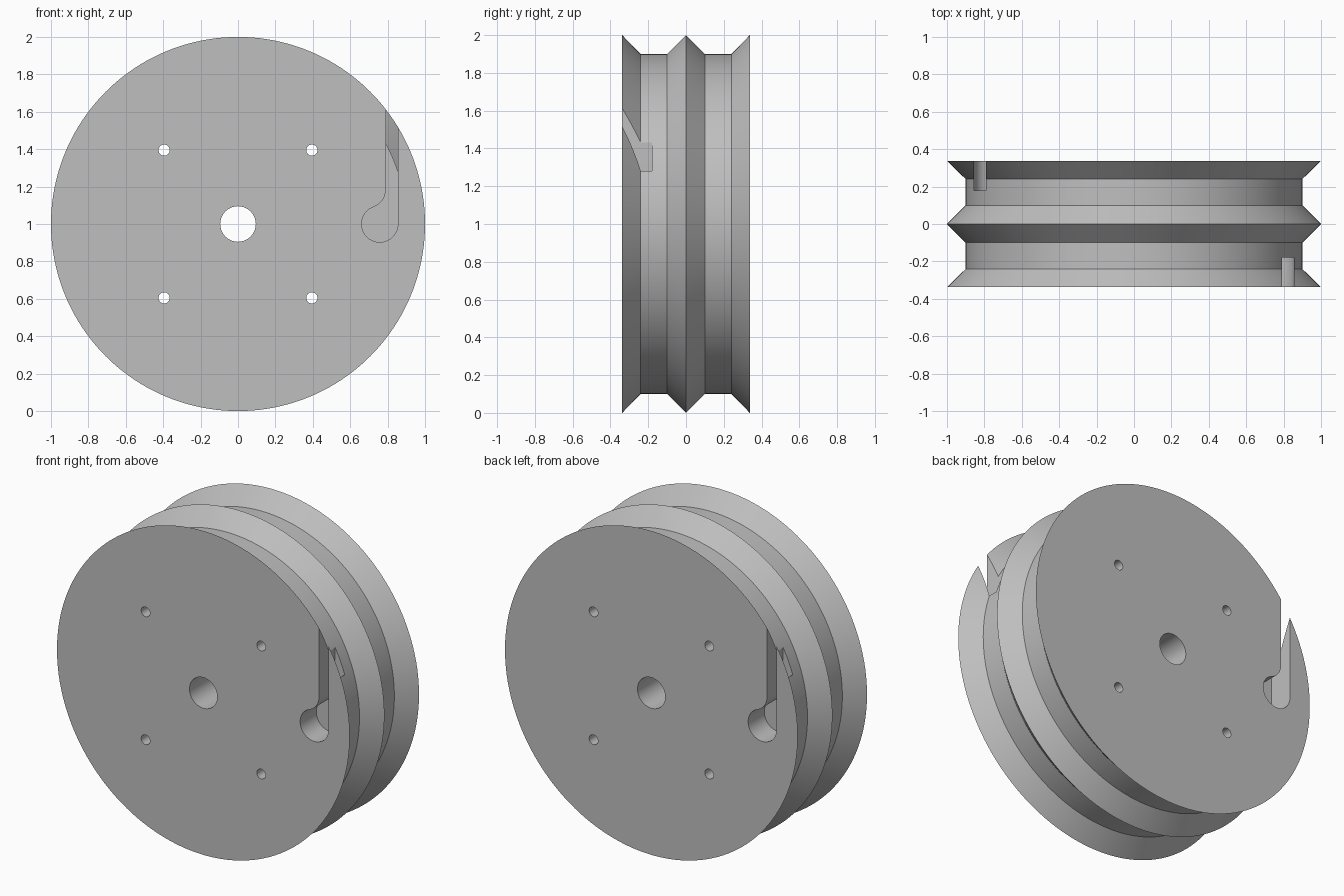
import bpy, bmesh
from math import sin, cos, pi, radians, sqrt
from mathutils import Matrix, Vector

cube = bpy.data.objects.get("Cube")
if cube:
    bpy.data.objects.remove(cube)

gray = bpy.data.materials.new("plain gray")
gray.use_nodes = True
color = (0.52, 0.52, 0.52, 1)
gray.diffuse_color = color
gray.node_tree.nodes["Principled BSDF"].inputs["Base Color"].default_value = color

HALF, FLOOR, CORE = 0.338, 0.18, 0.9


def finish(name, bm):
    bmesh.ops.recalc_face_normals(bm, faces=bm.faces)
    mesh = bpy.data.meshes.new(name)
    bm.to_mesh(mesh)
    bm.free()
    obj = bpy.data.objects.new(name, mesh)
    obj.data.materials.append(gray)
    bpy.context.collection.objects.link(obj)
    return obj


def arc(cx, cz, r, start, end, steps):
    angles = [radians(start + (end - start) * i / steps) for i in range(steps + 1)]
    return [(cx + r * cos(a), cz + r * sin(a)) for a in angles]


def prism(name, outline, y0, y1, turn=0):
    """Extrude an x-z outline along y, then turn it about the vertical axis."""
    bm = bmesh.new()
    face = bm.faces.new([bm.verts.new((x, y0, z)) for x, z in outline])
    new = bmesh.ops.extrude_face_region(bm, geom=[face])["geom"]
    bmesh.ops.translate(bm, vec=(0, y1 - y0, 0),
                        verts=[v for v in new if isinstance(v, bmesh.types.BMVert)])
    bmesh.ops.rotate(bm, matrix=Matrix.Rotation(turn, 3, 'Z'), verts=bm.verts)
    return finish(name, bm)


# Double-grooved wheel, turned about the y axis
SIDES = 160
profile = [(-HALF, 1), (-0.24, CORE), (-0.1, CORE), (0, 1),
           (0.1, CORE), (0.24, CORE), (HALF, 1)]
bm = bmesh.new()
rings = [[bm.verts.new((r * cos(2 * pi * i / SIDES), y, 1 + r * sin(2 * pi * i / SIDES)))
          for i in range(SIDES)] for y, r in profile]
for a, b in zip(rings, rings[1:]):
    for i in range(SIDES):
        j = (i + 1) % SIDES
        bm.faces.new((a[i], a[j], b[j], b[i]))
bm.faces.new(rings[0])
bm.faces.new(rings[-1])
wheel = finish("grooved_wheel", bm)

# Axle bore and four bolt holes
cutters = [prism("axle_bore_cutter", arc(0, 1, 0.095, 0, 360, 48)[:-1], -1, 1)]
for sx in (-1, 1):
    for sz in (-1, 1):
        hole = arc(sx * 0.395, 1 + sz * 0.395, 0.03, 0, 360, 24)[:-1]
        cutters.append(prism("bolt_hole_cutter", hole, -1, 1))

# Cord slots: round knot pocket, blended into a straight channel through the rim
px, pr, left, blend = 0.758, 0.097, 0.79, 0.1
bx = left - blend
rise = sqrt((pr + blend) ** 2 - (px - bx) ** 2)
lean = Vector((bx - px, rise)).angle_signed(Vector((1, 0)))
lean = abs(lean) * 180 / pi
slot = arc(px, 1, pr, 360, lean, 36)
slot = arc(px, 1, pr, 0, lean - 360, 36)
slot += arc(bx, 1 + rise, blend, lean - 180, 0, 12)[1:]
slot += [(left, 2.1), (px + pr, 2.1)]
for name, turn in (("front", 0), ("back", pi)):
    cutters.append(prism(name + "_cord_slot_cutter", slot, -1, -FLOOR, turn))

# Cut everything out of the wheel
for cutter in cutters:
    mod = wheel.modifiers.new(cutter.name, 'BOOLEAN')
    mod.operation, mod.solver, mod.object = 'DIFFERENCE', 'EXACT', cutter
bpy.context.view_layer.update()
graph = bpy.context.evaluated_depsgraph_get()
cut_mesh = bpy.data.meshes.new_from_object(wheel.evaluated_get(graph))
wheel.modifiers.clear()
wheel.data = cut_mesh
for cutter in cutters:
    bpy.data.objects.remove(cutter)

bpy.ops.object.select_all(action='DESELECT')
wheel.select_set(True)
bpy.context.view_layer.objects.active = wheel
bpy.ops.object.shade_smooth_by_angle(angle=radians(25))
